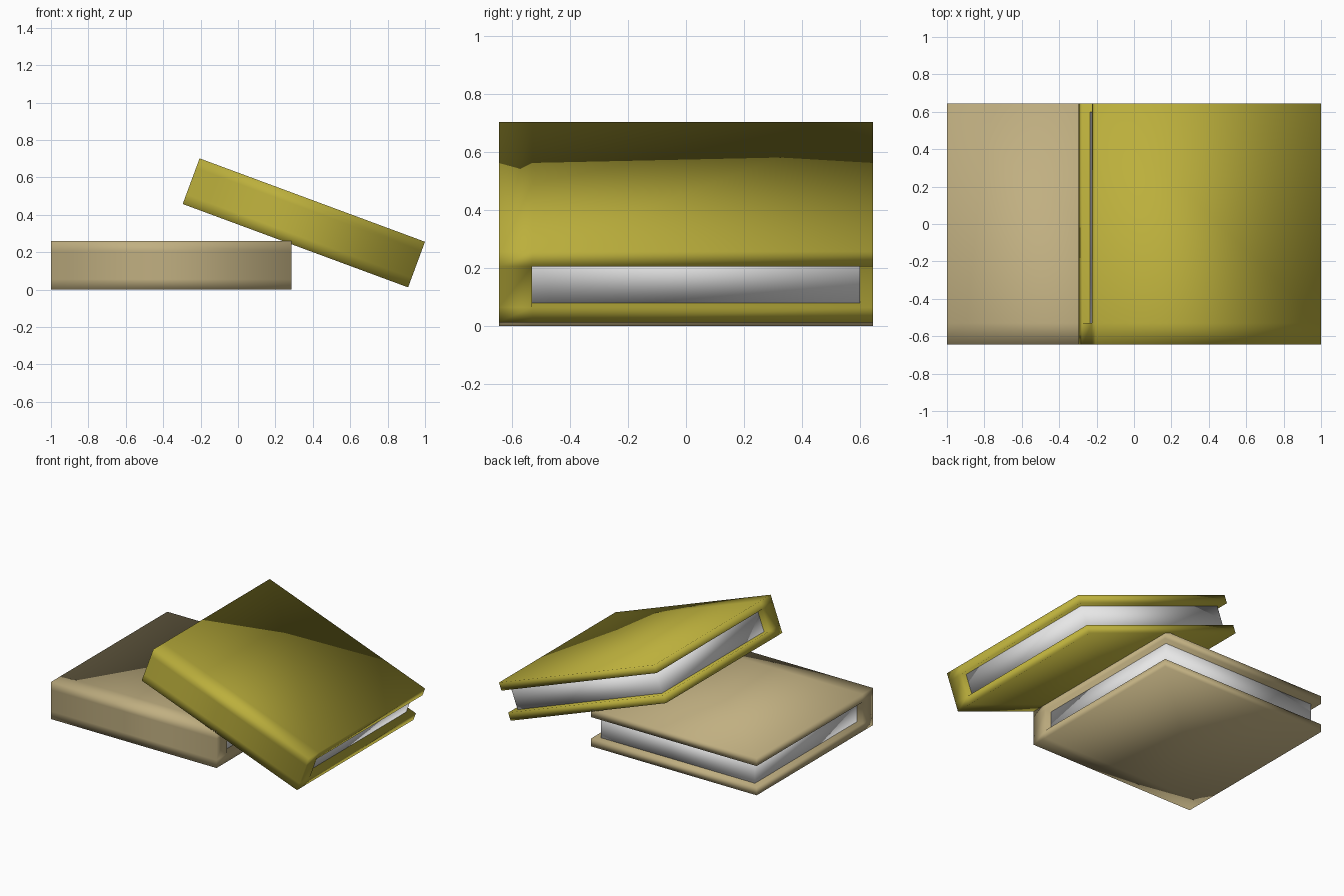
import bpy, bmesh, math

if "Cube" in bpy.data.objects:
    bpy.data.objects.remove(bpy.data.objects["Cube"])

L, W, T = 1.285, 1.29, 0.26          # book length (x), width (y), thickness (z)
BOARD, SPINE, INSET = 0.055, 0.115, 0.045


def material(name, rgb):
    m = bpy.data.materials.new(name)
    m.diffuse_color = (*rgb, 1)
    m.use_nodes = True
    m.node_tree.nodes["Principled BSDF"].inputs["Base Color"].default_value = m.diffuse_color
    return m


tan = material("tan cover", (0.53, 0.43, 0.22))
olive = material("olive yellow cover", (0.50, 0.43, 0.045))
white = material("paper white", (0.80, 0.80, 0.80))


def add_object(name, bm, mat, loc, tilt):
    bmesh.ops.recalc_face_normals(bm, faces=bm.faces)
    for f in bm.faces:
        f.smooth = True
    me = bpy.data.meshes.new(name)
    bm.to_mesh(me)
    bm.free()
    me.materials.append(mat)
    ob = bpy.data.objects.new(name, me)
    ob.location = loc
    ob.rotation_euler = (0, tilt, 0)
    bpy.context.collection.objects.link(ob)


def cover(name, mat, loc, tilt):
    # C-shaped section in y-z: spine at the front, boards above and below
    ys = [-W / 2, -W / 2 + SPINE, W / 2]
    zs = [-T / 2, -T / 2 + BOARD, T / 2 - BOARD, T / 2]
    bm = bmesh.new()
    grid = {(i, j): bm.verts.new((-L / 2, y, z))
            for i, y in enumerate(ys) for j, z in enumerate(zs)}
    cells = [(0, 0), (0, 1), (0, 2), (1, 0), (1, 2)]
    faces = [bm.faces.new([grid[i, j], grid[i + 1, j], grid[i + 1, j + 1], grid[i, j + 1]])
             for i, j in cells]
    ext = bmesh.ops.extrude_face_region(bm, geom=faces, use_keep_orig=True)
    moved = [g for g in ext["geom"] if isinstance(g, bmesh.types.BMVert)]
    bmesh.ops.translate(bm, verts=moved, vec=(L, 0, 0))
    add_object(name, bm, mat, loc, tilt)


def pages(name, loc, tilt):
    # paper block set back from the three open sides, tucked into the cover
    y0, y1 = -W / 2 + SPINE - 0.02, W / 2 - INSET
    bm = bmesh.new()
    bmesh.ops.create_cube(bm, size=1)
    bmesh.ops.scale(bm, verts=bm.verts, vec=(L - 2 * INSET, y1 - y0, T - 0.06))
    bmesh.ops.translate(bm, verts=bm.verts, vec=(0, (y0 + y1) / 2, 0))
    add_object(name, bm, white, loc, tilt)


# lower book lies flat, upper book leans on its edge
for label, mat, loc, tilt in [
        ("lower_book", tan, (-1 + L / 2, 0, T / 2), 0),
        ("upper_book", olive, (0.352, 0, 0.357), math.radians(20.3))]:
    cover(label + "_cover", mat, loc, tilt)
    pages(label + "_pages", loc, tilt)
